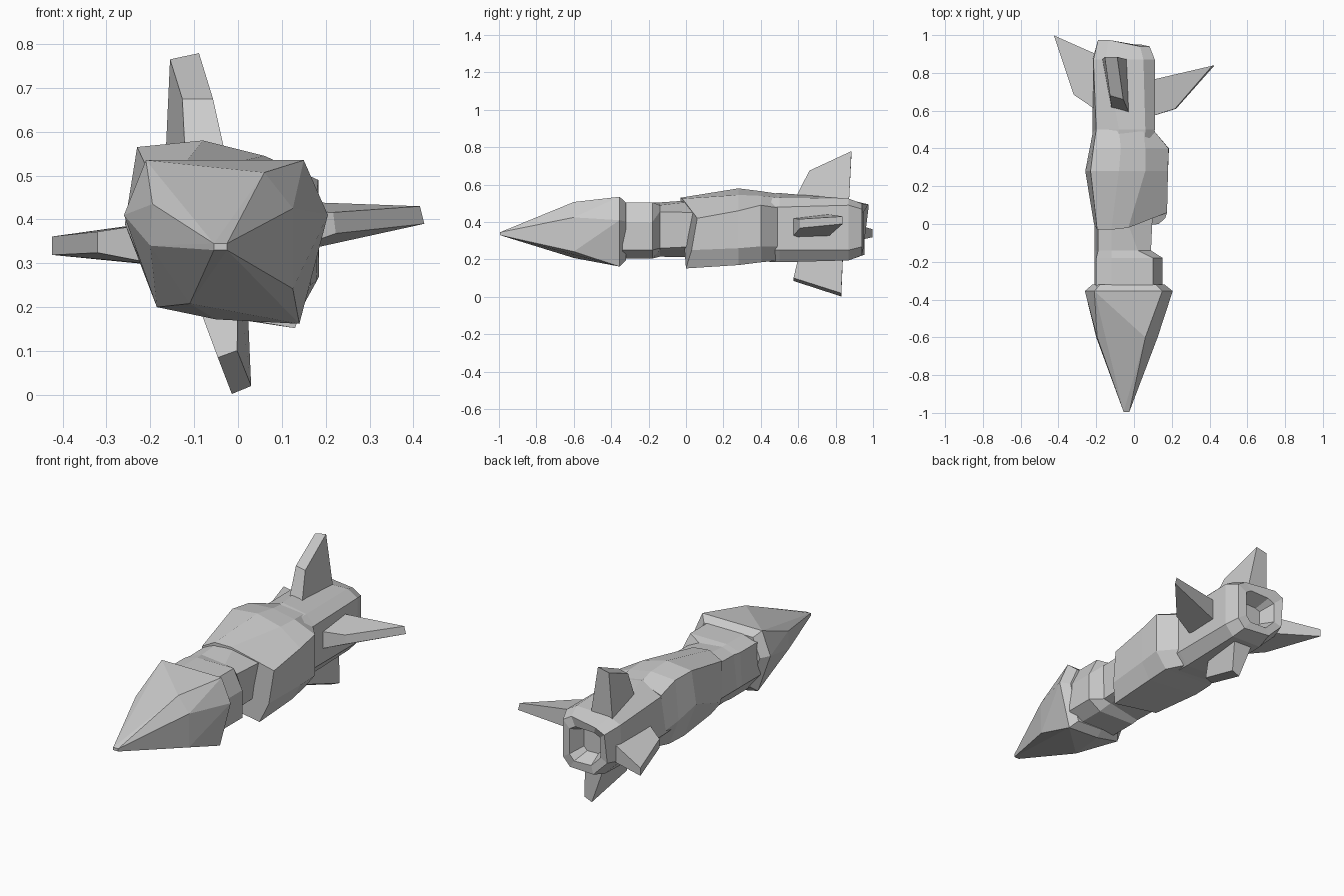
import bpy, bmesh
from mathutils import Vector


def finish(name, bm):
    bmesh.ops.recalc_face_normals(bm, faces=bm.faces[:])
    me = bpy.data.meshes.new(name)
    bm.to_mesh(me)
    bm.free()
    ob = bpy.data.objects.new(name, me)
    bpy.context.collection.objects.link(ob)
    return ob


def hull(name, pts):
    bm = bmesh.new()
    for p in pts:
        bm.verts.new(p)
    r = bmesh.ops.convex_hull(bm, input=bm.verts[:])
    junk = [v for v in r["geom_interior"] + r["geom_unused"]
            if isinstance(v, bmesh.types.BMVert)]
    bmesh.ops.delete(bm, geom=list(set(junk)), context="VERTS")
    return finish(name, bm)


def loft(name, rings):
    # rings of equal point count, skinned along the body and capped
    bm = bmesh.new()
    loops = [[bm.verts.new(p) for p in ring] for ring in rings]
    n = len(loops[0])
    for a, b in zip(loops, loops[1:]):
        for i in range(n):
            j = (i + 1) % n
            bm.faces.new((a[i], a[j], b[j], b[i]))
    bm.faces.new(loops[0])
    bm.faces.new(loops[-1])
    return finish(name, bm)


def ring(y, section):
    return [(x, y, z) for x, z in section]


def scaled(section, s, cx=-0.04, cz=0.36):
    return [(cx + (x - cx) * s, cz + (z - cz) * s) for x, z in section]


# Pointed nose with its flared rear collar
base = [(-0.21, 0.535), (0.15, 0.535), (0.205, 0.41), (0.14, 0.162),
        (-0.05, 0.172), (-0.185, 0.2), (-0.26, 0.41)]
shoulder = [(-0.195, 0.435), (-0.09, 0.475), (0.06, 0.507), (0.125, 0.425),
            (0.125, 0.242), (-0.11, 0.208), (-0.2, 0.34)]
tip = [(-0.055, 0.345), (-0.025, 0.345), (-0.025, 0.33), (-0.055, 0.33)]
hull("nose", ring(-0.995, tip) + ring(-0.6, shoulder)
     + ring(-0.355, base) + ring(-0.32, scaled(base, 0.82)))

# Neck, wide at the front and cut in on the right
neck = [(-0.2, 0.48), (-0.12, 0.505), (0.1, 0.505), (0.152, 0.4),
        (0.152, 0.25), (0.08, 0.205), (-0.14, 0.21), (-0.21, 0.3)]
waist = [(-0.19, 0.48), (-0.12, 0.505), (0.02, 0.49), (0.09, 0.455),
         (0.085, 0.26), (0.04, 0.25), (-0.14, 0.215), (-0.21, 0.3)]
waist_end = [(-0.19, 0.485), (-0.12, 0.52), (-0.06, 0.515), (0.1, 0.45),
             (0.085, 0.27), (0.04, 0.25), (-0.14, 0.21), (-0.21, 0.3)]
loft("neck", [ring(-0.34, neck), ring(-0.18, neck), ring(-0.14, waist),
              ring(0.08, waist_end)])

# Middle body with a raised back, stepped down only on the right
mid_front = [(-0.195, 0.49), (-0.12, 0.53), (-0.03, 0.525), (0.175, 0.42),
             (0.165, 0.25), (0.13, 0.152), (-0.15, 0.2), (-0.212, 0.28)]
mid_peak = [(-0.23, 0.565), (-0.08, 0.58), (0.06, 0.545), (0.18, 0.46),
            (0.18, 0.26), (0.13, 0.17), (-0.185, 0.2), (-0.258, 0.39)]
mid_back = [(-0.215, 0.555), (-0.07, 0.565), (0.06, 0.54), (0.183, 0.49),
            (0.185, 0.27), (0.12, 0.185), (-0.18, 0.2), (-0.235, 0.34)]
mid_tail = [(-0.2, 0.505), (-0.08, 0.55), (0.05, 0.53), (0.1, 0.475),
            (0.1, 0.27), (0.05, 0.195), (-0.13, 0.2), (-0.215, 0.31)]
mid = loft("middle_body", [ring(0.0, mid_front), ring(0.28, mid_peak),
                           ring(0.4, mid_back), ring(0.5, mid_tail)])
# the front edge sweeps into the notch on the right
for i, dy in ((0, -0.03), (1, -0.03), (2, -0.02), (3, 0.06), (4, 0.03)):
    mid.data.vertices[i].co.y += dy

# Rear body with a slanted tail edge and a shallow exhaust recess
tail = [(-0.2, 0.5), (-0.08, 0.555), (0.06, 0.53), (0.11, 0.48),
        (0.11, 0.25), (0.06, 0.185), (-0.13, 0.195), (-0.22, 0.3)]
tail_b = [(-0.215, 0.49), (-0.15, 0.52), (0.05, 0.525), (0.11, 0.49),
          (0.11, 0.25), (0.06, 0.195), (-0.12, 0.2), (-0.22, 0.3)]
end = scaled(tail_b, 0.84, -0.06)
rear = loft("rear_body", [ring(0.36, scaled(tail, 0.96)), ring(0.5, tail),
                          ring(0.87, tail_b), ring(0.955, end),
                          ring(0.95, scaled(end, 0.68, -0.06)),
                          ring(0.87, scaled(end, 0.45, -0.06))])
for i in (24, 25):
    rear.data.vertices[i].co.y += 0.02
for i in (26, 27, 28, 29):
    rear.data.vertices[i].co.y -= 0.015


# Swept fins: each outline point carries its own half thickness vector
def fin(name, stations):
    loft(name, [[Vector(p) + s * Vector(t) for p, t in stations]
                for s in (-1, 1)])


fin("top_fin", [((-0.068, 0.585, 0.5), (0.05, -0.015, 0)),
                ((-0.092, 0.67, 0.675), (0.035, -0.01, 0)),
                ((-0.122, 0.885, 0.772), (0.033, 0, 0.007)),
                ((-0.1, 0.87, 0.48), (0.068, 0, 0))])
fin("bottom_fin", [((-0.05, 0.61, 0.24), (0.05, 0, 0.01)),
                   ((-0.024, 0.575, 0.093), (0.022, 0, 0.008)),
                   ((0.008, 0.83, 0.011), (0.022, 0, 0.009)),
                   ((-0.04, 0.84, 0.24), (0.06, 0, 0.01))])
fin("right_fin", [((0.06, 0.56, 0.365), (0, 0, 0.055)),
                  ((0.22, 0.61, 0.392), (-0.003, 0, 0.024)),
                  ((0.42, 0.838, 0.41), (-0.005, 0, 0.02)),
                  ((0.06, 0.755, 0.38), (0, 0, 0.063))])
fin("left_fin", [((-0.18, 0.59, 0.345), (0, 0, 0.048)),
                 ((-0.32, 0.685, 0.348), (0, 0, 0.024)),
                 ((-0.424, 0.998, 0.34), (0, 0, 0.021)),
                 ((-0.18, 0.89, 0.345), (0, 0, 0.05))])
